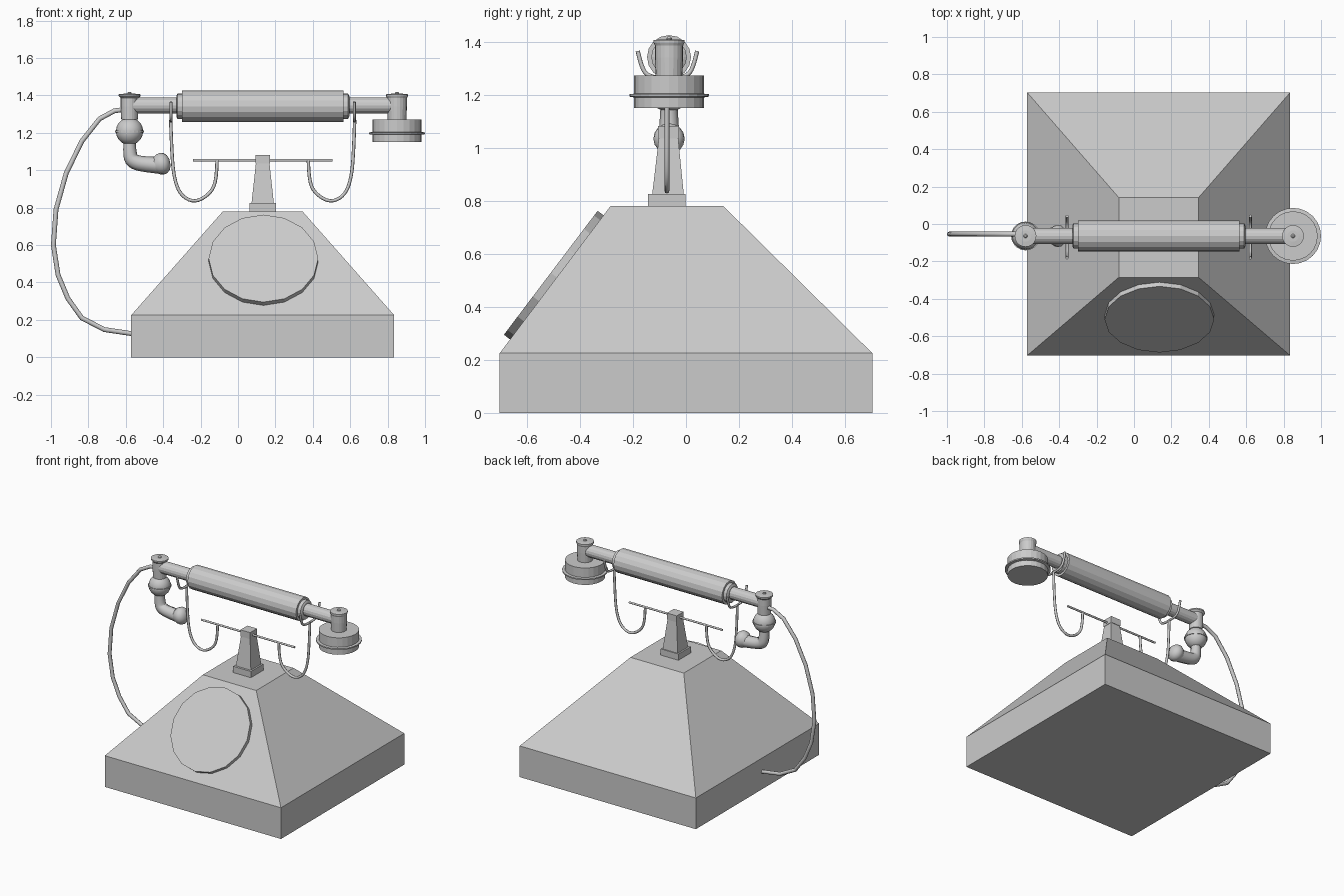
import bpy, math
from mathutils import Vector

if "Cube" in bpy.data.objects:
    bpy.data.objects.remove(bpy.data.objects["Cube"])

CX, CY, HZ = 0.132, -0.064, 1.342   # body centre x, handset line y, handset axis z


def mesh_object(name, verts, faces, smooth=False):
    me = bpy.data.meshes.new(name)
    me.from_pydata(verts, [], faces)
    ob = bpy.data.objects.new(name, me)
    bpy.context.collection.objects.link(ob)
    if smooth:
        bpy.context.view_layer.objects.active = ob
        ob.select_set(True)
        bpy.ops.object.shade_smooth_by_angle(angle=math.radians(35))
        ob.select_set(False)
    return ob


def lathe(name, origin, axis, profile, sides=16, smooth=False):
    """Capped solid of revolution; profile is (radius, distance along axis)."""
    rot = Vector((0, 0, 1)).rotation_difference(Vector(axis))
    o = Vector(origin)
    verts = [o + rot @ Vector((r * math.cos(math.tau * i / sides),
                               r * math.sin(math.tau * i / sides), t))
             for r, t in profile for i in range(sides)]
    faces = [(k * sides + i, k * sides + (i + 1) % sides,
              (k + 1) * sides + (i + 1) % sides, (k + 1) * sides + i)
             for k in range(len(profile) - 1) for i in range(sides)]
    faces.append(tuple(reversed(range(sides))))
    faces.append(tuple(range((len(profile) - 1) * sides, len(profile) * sides)))
    return mesh_object(name, verts, faces, smooth)


def loft_boxes(name, levels):
    """Stack of rectangles (x centre, y centre, half x, half y, z)."""
    verts = [(x + sx * hx, y + sy * hy, z) for x, y, hx, hy, z in levels
             for sx, sy in ((-1, -1), (1, -1), (1, 1), (-1, 1))]
    n = len(levels)
    faces = [(4 * k + i, 4 * k + (i + 1) % 4, 4 * k + 4 + (i + 1) % 4, 4 * k + 4 + i)
             for k in range(n - 1) for i in range(4)]
    faces += [(3, 2, 1, 0), tuple(4 * n - 4 + i for i in range(4))]
    return mesh_object(name, verts, faces)


def wire(name, points, radius, kind='NURBS', res=4, radii=None):
    cu = bpy.data.curves.new(name, 'CURVE')
    cu.dimensions = '3D'
    cu.bevel_depth, cu.bevel_resolution = radius, 2
    cu.use_fill_caps = True
    sp = cu.splines.new(kind)
    sp.points.add(len(points) - 1)
    for i, p in enumerate(points):
        sp.points[i].co = (*p, 1)
        sp.points[i].radius = radii[i] if radii else 1
    if kind == 'NURBS':
        sp.order_u, sp.use_endpoint_u, sp.resolution_u = 3, True, res
    ob = bpy.data.objects.new(name, cu)
    bpy.context.collection.objects.link(ob)
    return ob


# Body: square plinth and sloped housing
loft_boxes("body", [(CX, 0, .703, .703, 0), (CX, 0, .703, .703, .225),
                    (CX, -.072, .213, .213, .78)])

# Dial lying on the sloped front
lathe("dial", (.136, -.483, .508), (0, -.797, .603), [(.293, 0), (.293, .034)])

# Cradle post
loft_boxes("post_foot", [(CX, -.072, .071, .071, .775), (CX, -.072, .071, .071, .825)])
loft_boxes("post", [(CX, -.068, .06, .06, .82), (CX, -.066, .036, .036, 1.04)])
loft_boxes("post_cap", [(CX, -.066, .039, .039, 1.035), (CX, -.066, .039, .039, 1.082)])

# Crossbar with a hanging hook and a fork on each side
wire("crossbar", [(CX - .372, CY - .008, 1.053), (CX + .372, CY - .008, 1.053)], .007, 'POLY')
hook = [(.244, 1.053), (.246, .94), (.285, .87), (.365, .826), (.44, .866),
        (.475, .96), (.487, 1.11), (.492, 1.27)]
fork = [(.112, 1.365), (.1, 1.31), (.075, 1.268), (0, 1.262),
        (-.075, 1.268), (-.1, 1.31), (-.112, 1.365)]
for side, s in (("left", -1), ("right", 1)):
    wire("hook_" + side, [(CX + s * x, CY - .008, z) for x, z in hook], .009)
    wire("fork_" + side, [(CX + s * .49, CY - .006 + y, z) for y, z in fork], .008)

# Handset: neck rod, collars and grip turned along x
lathe("handset_neck", (-.58, CY, HZ + .004), (1, 0, 0), [(.043, 0), (.043, 1.43)])
lathe("handset_collar", (-.33, CY, HZ), (1, 0, 0),
      [(.055, 0), (.067, .006), (.067, .919), (.055, .925)])
lathe("handset_grip", (-.30, CY, HZ), (1, 0, 0), [(.083, 0), (.083, .865)])

# End caps with a flange and a small screw on top
for name, x, z0, r in (("mouth_cap", -.58, 1.27, .047), ("ear_cap", .85, 1.26, .053)):
    lathe(name, (x, CY, 0), (0, 0, 1),
          [(r - .003, z0), (r, 1.34), (r, 1.385), (.058, 1.396), (.058, 1.406), (.03, 1.409)], 20)
    lathe(name + "_screw", (x, CY, 0), (0, 0, 1), [(.011, 1.40), (.011, 1.413), (.005, 1.419)], 10)

# Earpiece drum with a thin ring
lathe("earpiece", (.85, CY, 0), (0, 0, 1),
      [(.132, 1.15), (.132, 1.19), (.15, 1.193), (.15, 1.202), (.132, 1.204), (.132, 1.272)],
      24)

# Mouthpiece ball joint, its ring, elbow and flared end
ball = [(max(.073 * math.sin(math.pi * k / 10), .001), -.073 * math.cos(math.pi * k / 10))
        for k in range(11)]
lathe("mouth_ball", (-.58, CY, 1.208), (0, 0, 1), ball, 20, True)
lathe("mouth_ball_ring", (-.58, CY, 1.208), (0, 0, 1), [(.077, -.005), (.077, .005)], 20)
wire("mouth_elbow", [(-.58, CY, 1.16), (-.58, CY, 1.09), (-.565, CY, 1.045),
                     (-.49, CY, 1.03), (-.40, CY, 1.025)], .04, radii=[.8, .9, 1, 1.05, 1.15])
lathe("mouth_end", (-.41, CY, 1.034), (.98, 0, .2),
      [(.042, -.035), (.055, -.015), (.059, .002), (.055, .022), (.04, .038), (.018, .047)],
      16, True)

# Cord from the handset down to the plinth
cord = [(-.60, 1.325), (-.66, 1.318), (-.74, 1.275), (-.835, 1.155), (-.918, .985), (-.973, .79),
        (-.987, .6), (-.962, .44), (-.91, .315), (-.835, .21), (-.715, .148), (-.56, .125)]
wire("cord", [(x, CY + .01, z) for x, z in cord], .013, 'POLY')
